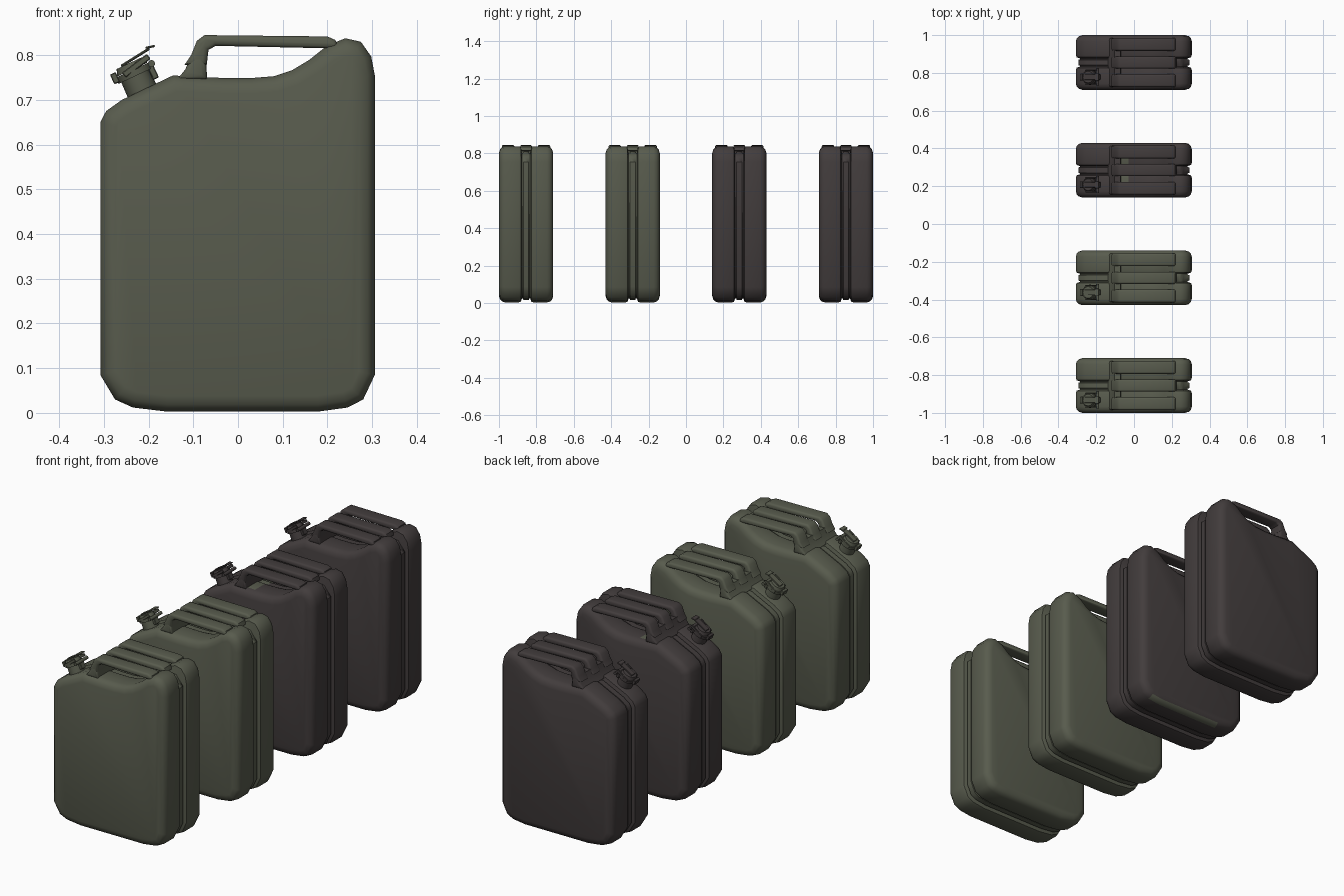
import bpy, bmesh, math
from mathutils import Matrix, Vector

cube = bpy.data.objects.get("Cube")
if cube:
    bpy.data.objects.remove(cube)


def material(name, rgb):
    m = bpy.data.materials.new(name)
    m.use_nodes = True
    m.diffuse_color = (*rgb, 1)
    m.node_tree.nodes["Principled BSDF"].inputs["Base Color"].default_value = (*rgb, 1)
    return m


GREEN = material("olive_green", (0.098, 0.106, 0.075))
DARK = material("charcoal_brown", (0.055, 0.046, 0.046))

# Side outline of the can, clockwise from the spout shoulder
OUTLINE = [(-.308, .65), (-.295, .675), (-.26, .7), (-.145, .755), (-.12, .753),
           (-.03, .749), (.03, .749), (.08, .753), (.12, .766), (.16, .79),
           (.2, .822), (.24, .838), (.275, .83), (.298, .797), (.306, .755),
           (.306, .085), (.28, .03), (.245, .012), (.18, .003), (-.16, .003),
           (-.235, .012), (-.275, .03), (-.308, .085)]
# Cross-section from the seam outward: distance from centre, inset
SECTION = [(.014, .013), (.017, .022), (.022, .022), (.028, .004), (.04, 0),
           (.112, 0), (.128, .005), (.139, .016), (.145, .035)]
# Handle profiles
BAR = [(-.12, .778), (-.105, .8), (-.092, .832), (-.075, .845), (.2, .842),
       (.218, .834), (.225, .815), (-.05, .821), (-.066, .812), (-.07, .778)]
LEG = [(-.137, .745), (-.118, .768), (-.104, .802), (-.072, .802), (-.069, .745)]


def finish(name, bm, mats, place, angle=40):
    bmesh.ops.recalc_face_normals(bm, faces=bm.faces)
    mesh = bpy.data.meshes.new(name)
    bm.to_mesh(mesh)
    bm.free()
    for m in mats:
        mesh.materials.append(m)
    ob = bpy.data.objects.new(name, mesh)
    ob.matrix_world = place
    bpy.context.collection.objects.link(ob)
    bpy.ops.object.select_all(action="DESELECT")
    ob.select_set(True)
    bpy.context.view_layer.objects.active = ob
    bpy.ops.object.shade_smooth_by_angle(angle=math.radians(angle))
    return ob


def inset(points, d):
    """Move a clockwise outline inward by d."""
    result = []
    for i, p in enumerate(points):
        a, b, c = Vector(points[i - 1]), Vector(p), Vector(points[(i + 1) % len(points)])
        u, v = (b - a).normalized(), (c - b).normalized()
        n = Vector((u.y + v.y, -u.x - v.x)).normalized()
        result.append(b + n * d / max(.5, n.dot(Vector((u.y, -u.x)))))
    return result


def body(name, mats, place, patched):
    bm = bmesh.new()
    rings = []
    section = [(-y, d) for y, d in reversed(SECTION)] + SECTION
    for y, d in section:
        ring = []
        for (x, z), p, deep in zip(OUTLINE, inset(OUTLINE, d), inset(OUTLINE, .04)):
            # Deeper notch in the seam at the top shoulder
            q = deep if x > .22 and z > .79 and abs(y) < .025 else p
            ring.append(bm.verts.new((q.x, y, q.y)))
        rings.append(ring)
    n = len(OUTLINE)
    for r, s in zip(rings, rings[1:]):
        for i in range(n):
            j = (i + 1) % n
            f = bm.faces.new((r[i], r[j], s[j], s[i]))
            c = f.calc_center_median()
            under_handle = c.z > .7 and -.13 < c.x < -.03 and abs(c.y) < .12
            base_edge = c.z < .02 and c.x > 0 and c.y > .115
            if patched and (under_handle or base_edge):
                f.material_index = 1
    bm.faces.new(rings[0])
    bm.faces.new(rings[-1])
    finish(name, bm, mats, place, 50)


def slab(name, profile, y0, y1, bevel, mat, place):
    bm = bmesh.new()
    f = bm.faces.new([bm.verts.new((x, y0, z)) for x, z in profile])
    new = bmesh.ops.extrude_face_region(bm, geom=[f])["geom"]
    bmesh.ops.translate(bm, vec=(0, y1 - y0, 0),
                        verts=[v for v in new if isinstance(v, bmesh.types.BMVert)])
    rim = [e for e in bm.edges if abs(e.verts[0].co.y - e.verts[1].co.y) < 1e-5]
    bmesh.ops.bevel(bm, geom=rim, offset=bevel, segments=3, profile=.5,
                    affect="EDGES", clamp_overlap=True)
    finish(name, bm, [mat], place)


def cylinder(name, r1, r2, z0, z1, mat, place, sides=16):
    bm = bmesh.new()
    bmesh.ops.create_cone(bm, cap_ends=True, segments=sides, radius1=r1, radius2=r2,
                          depth=z1 - z0, matrix=Matrix.Translation((0, 0, (z0 + z1) / 2)))
    finish(name, bm, [mat], place)


def box(name, size, centre, mat, place, tilt=0):
    bm = bmesh.new()
    bmesh.ops.create_cube(bm, size=1, matrix=Matrix.Translation(centre)
                          @ Matrix.Rotation(math.radians(tilt), 4, "Y")
                          @ Matrix.Diagonal((*size, 1)))
    bmesh.ops.bevel(bm, geom=bm.edges[:], offset=.002, segments=1, affect="EDGES")
    finish(name, bm, [mat], place, 30)


def spout(tag, mat, can):
    at = can @ Matrix.Translation((-.213, -.077, .717)) @ Matrix.Rotation(math.radians(-25), 4, "Y")
    cylinder(tag + "spout_neck", .036, .034, -.02, .045, mat, at)
    cylinder(tag + "spout_collar", .041, .041, .04, .055, mat, at)
    cylinder(tag + "spout_cap", .037, .031, .056, .072, mat, at)
    # Locking lever, its side arms and hinge
    box(tag + "cap_lever", (.075, .03, .006), (.018, 0, .078), mat, at, -7)
    box(tag + "lever_tip", (.022, .04, .005), (.058, 0, .085), mat, at, 12)
    box(tag + "cap_hook", (.014, .036, .024), (-.043, 0, .055), mat, at)
    for side, y in (("front", -.037), ("back", .037)):
        box(f"{tag}{side}_lever_arm", (.07, .006, .014), (.012, y, .06), mat, at, -12)
    box(tag + "hinge_bracket", (.014, .03, .03), (.04, 0, .03), mat, at)
    pin = at @ Matrix.Translation((.045, 0, .05)) @ Matrix.Rotation(math.pi / 2, 4, "X")
    cylinder(tag + "hinge_pin", .008, .008, -.045, .045, mat, pin, 10)


# Row of four cans
cans = [("first", GREEN), ("second", GREEN), ("third", DARK), ("fourth", DARK)]
for k, (word, mat) in enumerate(cans):
    tag = word + "_can_"
    place = Matrix.Translation((0, -.855 + .57 * k, 0))
    body(tag + "body", [mat, GREEN], place, word == "third")
    slab(tag + "handle_leg", LEG, -.13, .13, .012, mat, place)
    for side, y0, y1 in (("front", -.13, -.062), ("middle", -.032, .032), ("back", .062, .13)):
        slab(f"{tag}{side}_handle_bar", BAR, y0, y1, .01, mat, place)
    spout(tag, mat, place)
